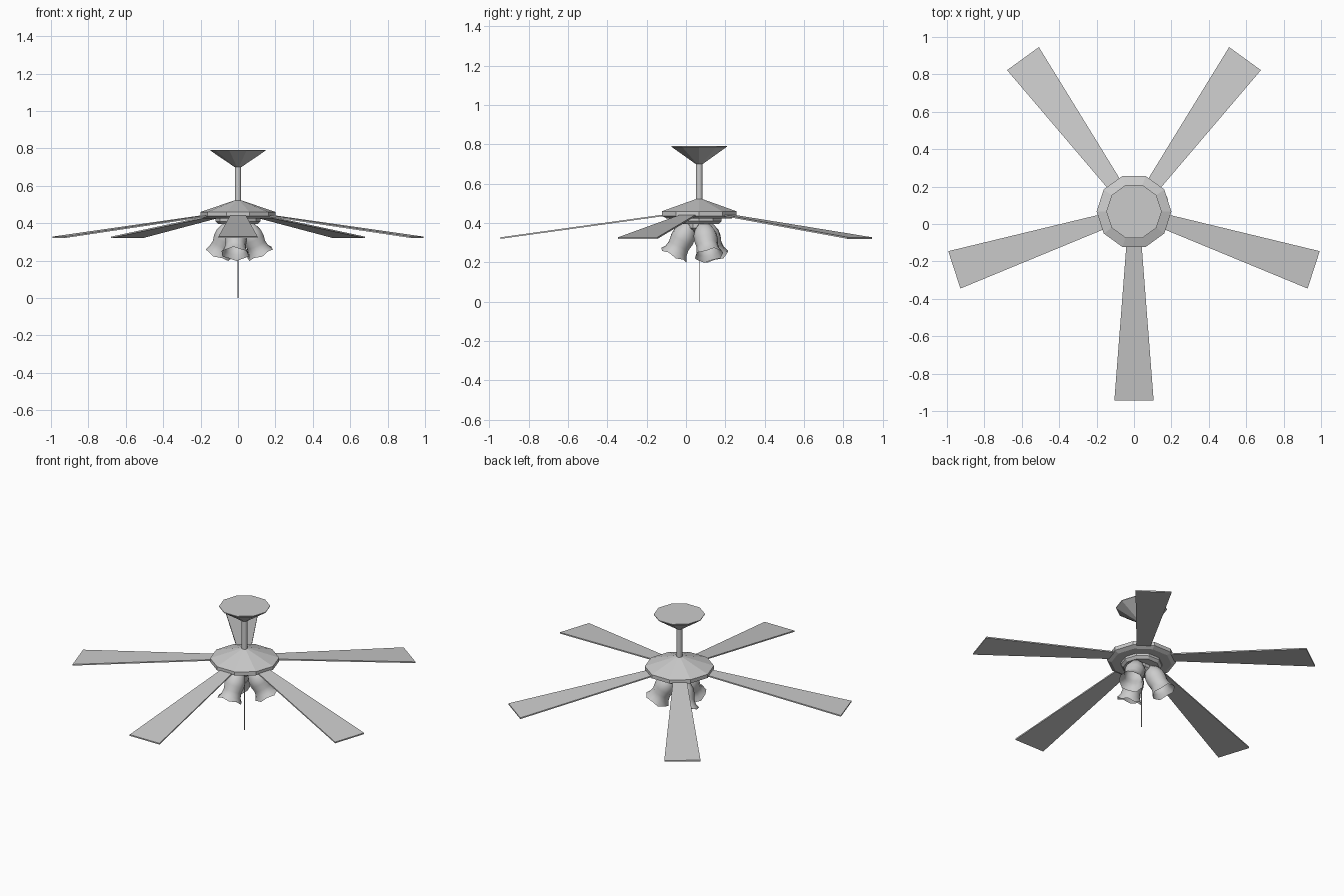
import bpy, bmesh, math
from mathutils import Matrix, Vector

if "Cube" in bpy.data.objects:
    bpy.data.objects.remove(bpy.data.objects["Cube"], do_unlink=True)

CENTRE = Matrix.Translation((0, 0.067, 0))
SIDES = 10

grey = bpy.data.materials.new("plain grey")
grey.use_nodes = True
colour = (0.6, 0.6, 0.6, 1)
grey.diffuse_color = colour
grey.node_tree.nodes["Principled BSDF"].inputs["Base Color"].default_value = colour


def finish(name, bm, matrix, smooth=None):
    bmesh.ops.recalc_face_normals(bm, faces=bm.faces)
    mesh = bpy.data.meshes.new(name)
    bm.to_mesh(mesh)
    bm.free()
    mesh.materials.append(grey)
    obj = bpy.data.objects.new(name, mesh)
    bpy.context.collection.objects.link(obj)
    obj.matrix_world = CENTRE @ matrix
    if smooth:
        bpy.ops.object.select_all(action="DESELECT")
        obj.select_set(True)
        bpy.context.view_layer.objects.active = obj
        bpy.ops.object.shade_smooth_by_angle(angle=math.radians(smooth))
    return obj


def lathe(name, profile, sides=SIDES, caps=True, matrix=Matrix(), smooth=None, ruffle=0):
    """Rings of (radius, height); ruffle waves the last ring."""
    bm = bmesh.new()
    rings = []
    for n, (r, z) in enumerate(profile):
        wave = ruffle if n == len(profile) - 1 else 0
        rings.append([bm.verts.new((r * math.cos(math.tau * i / sides),
                                    r * math.sin(math.tau * i / sides),
                                    z + wave * (-1) ** i)) for i in range(sides)])
    for a, b in zip(rings, rings[1:]):
        for i in range(sides):
            j = (i + 1) % sides
            bm.faces.new((a[i], a[j], b[j], b[i]))
    if caps:
        bm.faces.new(rings[0])
        bm.faces.new(rings[-1])
    return finish(name, bm, matrix, smooth)


# Ceiling mount, rod and motor
lathe("ceiling_canopy", [(0.148, 0.792), (0.148, 0.788), (0.018, 0.7)])
lathe("down_rod", [(0.017, 0.71), (0.017, 0.51)], smooth=40)
lathe("motor_housing", [(0.018, 0.522), (0.2, 0.46), (0.2, 0.437), (0.175, 0.424)])
lathe("light_plate", [(0.12, 0.426), (0.12, 0.41), (0.105, 0.395)])
lathe("light_hub", [(0.055, 0.4), (0.055, 0.375), (0.03, 0.355)])
lathe("pull_chain", [(0.0025, 0.36), (0.0025, 0)], sides=6)

# Five drooping, tapered blades
for k in range(5):
    bm = bmesh.new()
    outline = [(0.17, -0.04, 0.445), (1.01, -0.105, 0.328),
               (1.01, 0.105, 0.328), (0.17, 0.04, 0.445)]
    face = bm.faces.new([bm.verts.new(p) for p in outline])
    out = bmesh.ops.extrude_face_region(bm, geom=[face])["geom"]
    bmesh.ops.translate(bm, vec=(0, 0, -0.008),
                        verts=[v for v in out if isinstance(v, bmesh.types.BMVert)])
    finish(f"blade_{k + 1}", bm, Matrix.Rotation(math.radians(72 * k - 90), 4, "Z"))

# Three tilted bell shades with arms
bell = [(0.026, 0), (0.045, -0.02), (0.059, -0.055), (0.061, -0.085),
        (0.055, -0.12), (0.06, -0.15), (0.074, -0.175)]
for k in range(3):
    pose = (Matrix.Rotation(math.radians(120 * k - 97), 4, "Z")
            @ Matrix.Translation((0.05, 0, 0.392))
            @ Matrix.Rotation(math.radians(-27), 4, "Y"))
    lathe(f"lamp_shade_{k + 1}", bell, caps=False, matrix=pose, smooth=50, ruffle=0.005)
    lathe(f"lamp_socket_{k + 1}", [(0.026, 0.015), (0.027, -0.02)], matrix=pose, smooth=40)
